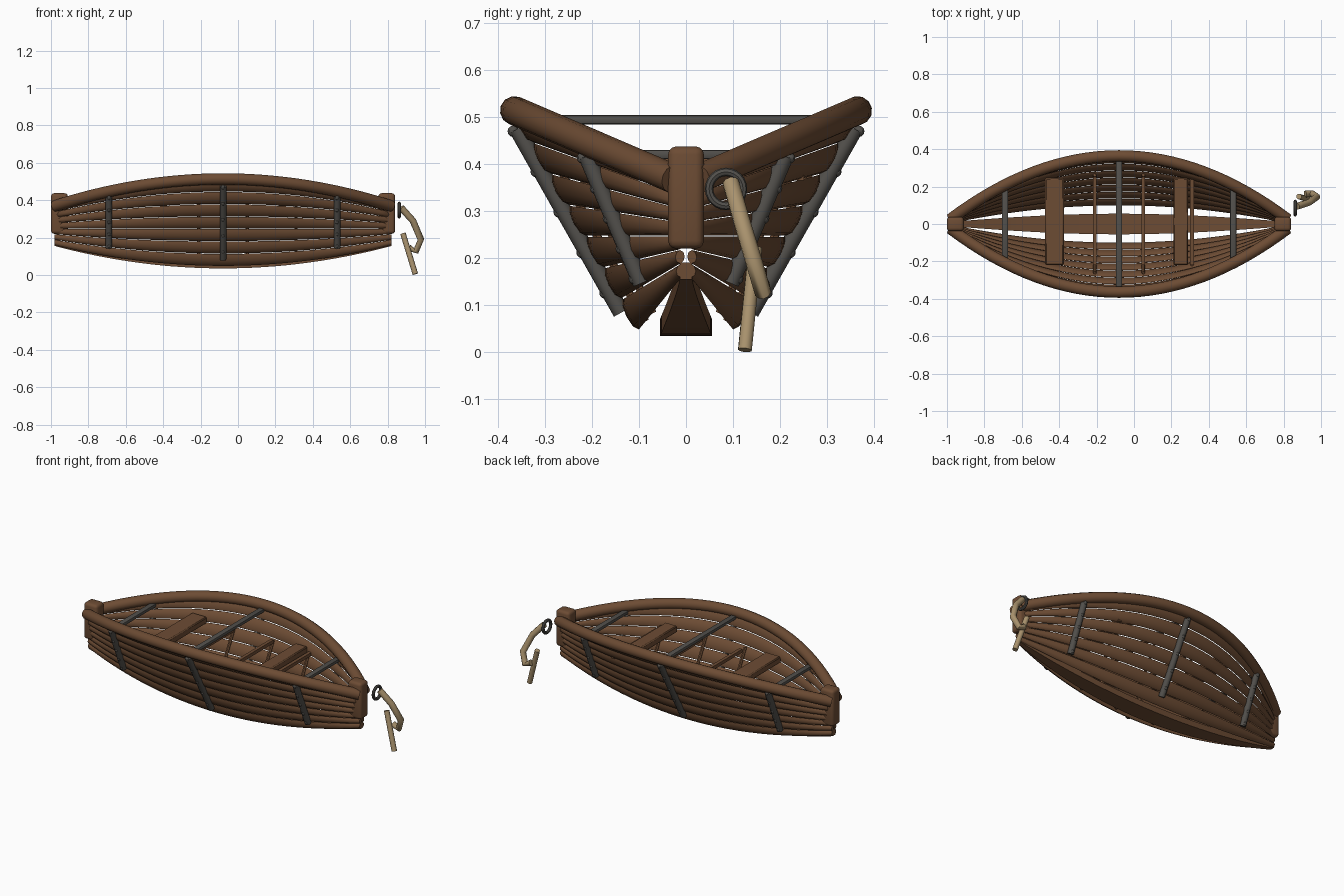
import bpy, bmesh, math
from mathutils import Vector, Matrix

if "Cube" in bpy.data.objects:
    bpy.data.objects.remove(bpy.data.objects["Cube"])

CX, HALF = -0.08, 0.9          # boat centre and half length
STRAKES, STEPS = 7, 32


def material(name, rgb):
    m = bpy.data.materials.new(name)
    m.diffuse_color = (*rgb, 1)
    m.use_nodes = True
    m.node_tree.nodes["Principled BSDF"].inputs["Base Color"].default_value = m.diffuse_color
    return m


WOOD = material("brown wood", (0.152, 0.072, 0.034))
IRON = material("grey iron", (0.085, 0.080, 0.072))
ROPE = material("tan rope", (0.40, 0.29, 0.155))


def finish(bm, name, mat, angle=40):
    bmesh.ops.recalc_face_normals(bm, faces=bm.faces)
    me = bpy.data.meshes.new(name)
    bm.to_mesh(me)
    bm.free()
    me.materials.append(mat)
    ob = bpy.data.objects.new(name, me)
    bpy.context.collection.objects.link(ob)
    bpy.ops.object.select_all(action='DESELECT')
    ob.select_set(True)
    bpy.context.view_layer.objects.active = ob
    bpy.ops.object.shade_smooth_by_angle(angle=math.radians(angle))
    return ob


def loft(name, rings, mat, angle=40):
    """Skin a list of closed rings and cap both ends."""
    bm = bmesh.new()
    rows = [[bm.verts.new(p) for p in ring] for ring in rings]
    n = len(rows[0])
    for a, b in zip(rows, rows[1:]):
        for i in range(n):
            bm.faces.new((a[i], a[(i + 1) % n], b[(i + 1) % n], b[i]))
    bm.faces.new(rows[0][::-1])
    bm.faces.new(rows[-1])
    return finish(bm, name, mat, angle)


def tube(name, pts, r, mat, sides=10):
    """Round bar along a path of points."""
    pts = [Vector(p) for p in pts]
    rings, ref = [], None
    for i, p in enumerate(pts):
        t = (pts[min(i + 1, len(pts) - 1)] - pts[max(i - 1, 0)]).normalized()
        if ref is None:
            ref = t.orthogonal()
        ref = (ref - t * ref.dot(t)).normalized()
        b = t.cross(ref)
        rings.append([p + r * (math.cos(k * math.tau / sides) * ref
                               + math.sin(k * math.tau / sides) * b) for k in range(sides)])
    return loft(name, rings, mat, 50)


def box(name, x, y, z, mat, bevel=0.0, segments=3):
    bm = bmesh.new()
    bmesh.ops.create_cube(bm, size=1)
    for v in bm.verts:
        v.co = [lo + (c + 0.5) * (hi - lo) for c, (lo, hi) in zip(v.co, (x, y, z))]
    if bevel:
        bmesh.ops.bevel(bm, geom=bm.edges[:], offset=bevel, segments=segments,
                        profile=0.5, affect='EDGES')
    return finish(bm, name, mat)


def fullness(x):
    return max(0.0, 1 - ((x - CX) / HALF) ** 2)


def hull(x, t, side, out=0.0):
    """Point on the side: t = 0 at the gunwale, 1 at the lowest strake edge."""
    f = fullness(x)
    top = Vector((x, side * (0.022 + 0.338 * f), 0.365 + 0.145 * f))
    low = Vector((x, side * (0.009 + 0.088 * f), 0.158 - 0.112 * f))
    d = (low - top).normalized()
    n = Vector((0, -side * d.z, side * d.y))
    return top.lerp(low, t) + n * out


xs = [CX - HALF + 2 * HALF * i / STEPS for i in range(STEPS + 1)]

for side, label in ((-1, "front"), (1, "back")):
    # rounded planks with narrow seams
    for k in range(STRAKES):
        t0, t1 = k / STRAKES, (k + 0.95) / STRAKES
        tm, e = (t0 + t1) / 2, 0.022
        prof = [(t0, 0.0), (t0 + e, 0.007), (tm, 0.011), (t1 - e, 0.009), (t1, 0.001),
                (t1 - e, -0.006), (tm, -0.009), (t0 + e, -0.007)]
        loft(f"{label}_strake_{k + 1}",
             [[hull(x, t, side, o) for t, o in prof] for x in xs], WOOD, 60)
    # rounded top rail
    tube(f"{label}_gunwale",
         [hull(x, 0, side) + Vector((0, side * 0.004, 0.003)) for x in xs], 0.031, WOOD, 12)
    # iron straps with rivets
    for i, (x, end) in enumerate(((CX - 0.61, 0.84), (CX, 0.90), (CX + 0.61, 0.84))):
        a, b = hull(x, 0.06, side, 0.016), hull(x, end, side, 0.016)
        tube(f"{label}_iron_strap_{i + 1}", [a, b], 0.018, IRON)
        bm = bmesh.new()
        for j in range(5):
            bmesh.ops.create_uvsphere(
                bm, u_segments=8, v_segments=6, radius=0.012,
                matrix=Matrix.Translation(hull(x, 0.06 + j * 0.185, side, 0.026)))
        finish(bm, f"{label}_strap_rivets_{i + 1}", IRON)
    # slim inner frames following the planking
    for i, x in enumerate((-0.21, 0.05, 0.31)):
        tube(f"{label}_inner_frame_{i + 1}",
             [hull(x, 0.3, side, -0.016), hull(x, 0.98, side, -0.016)], 0.009, WOOD, 6)

# curved keel, wide amidships and narrow at the ends
keel = []
for x in xs:
    f = fullness(x)
    w, z = 0.013 + 0.042 * f ** 1.2, 0.155 - 0.12 * f
    keel.append([(x, -w, z), (x, w, z), (x, w, z + 0.036), (x, -w, z + 0.036)])
loft("keel", keel, WOOD)

# end posts
for name, lo in (("left_stem_post", -1.0), ("right_stem_post", 0.75)):
    box(name, (lo, lo + 0.09), (-0.038, 0.038), (0.22, 0.437), WOOD, 0.017)

# seats and thin cross beams
for i, (a, b) in enumerate(((-0.475, -0.375), (0.21, 0.29))):
    box(f"seat_{i + 1}", (a, b), (-0.22, 0.245), (0.37, 0.41), WOOD, 0.006, 1)
for i, x in enumerate((-0.21, 0.05, 0.31)):
    box(f"cross_beam_{i + 1}", (x - 0.01, x + 0.01), (-0.22, 0.25), (0.365, 0.385), WOOD)

# iron tie bars across the hull
for i, (x, y, z) in enumerate(((-0.69, 0.19, 0.42), (-0.08, 0.34, 0.494), (0.53, 0.19, 0.42))):
    box(f"iron_tie_bar_{i + 1}", (x - 0.017, x + 0.017), (-y, y),
        (z - 0.01, z + 0.01), IRON, 0.006, 2)

# mooring ring
ring = bmesh.new()
loops = []
for i in range(24):
    a = i * math.tau / 24
    loops.append([ring.verts.new((0.862 + 0.009 * math.sin(b),
                                  0.085 + (0.036 + 0.009 * math.cos(b)) * math.cos(a),
                                  0.347 + (0.036 + 0.009 * math.cos(b)) * math.sin(a)))
                  for b in (j * math.tau / 8 for j in range(8))])
for i in range(24):
    p, q = loops[i], loops[(i + 1) % 24]
    for j in range(8):
        ring.faces.new((p[j], p[(j + 1) % 8], q[(j + 1) % 8], q[j]))
finish(ring, "mooring_ring", IRON)

# mooring rope: hanging bight and loose end
tube("rope_bight", [(0.872, 0.095, 0.36), (0.935, 0.115, 0.29), (0.978, 0.145, 0.19),
                    (0.952, 0.163, 0.128), (0.915, 0.16, 0.145)], 0.018, ROPE)
tube("rope_end", [(0.882, 0.147, 0.222), (0.948, 0.125, 0.005)], 0.015, ROPE)
